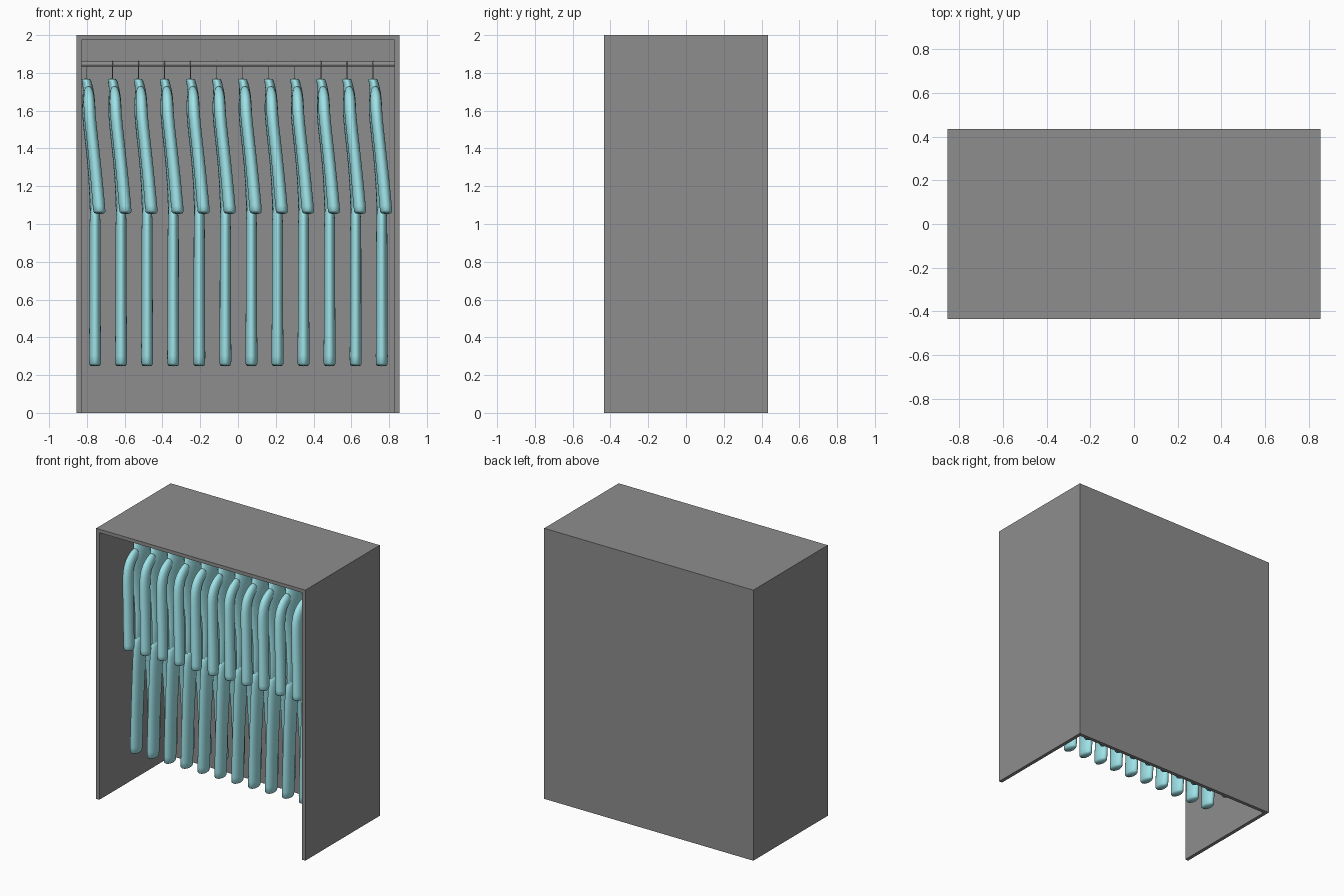
import bpy, bmesh, math
from mathutils import Vector

if "Cube" in bpy.data.objects:
    bpy.data.objects.remove(bpy.data.objects["Cube"])

W, D, H, T = 0.855, 0.435, 2.0, 0.026


def material(name, color):
    m = bpy.data.materials.new(name)
    m.diffuse_color = color
    m.use_nodes = True
    m.node_tree.nodes["Principled BSDF"].inputs["Base Color"].default_value = m.diffuse_color
    return m


dark = material("dark_grey", (0.27, 0.27, 0.27, 1))
teal = material("teal_fabric", (0.34, 0.76, 0.80, 1))


def link(name, bm, mat):
    bmesh.ops.recalc_face_normals(bm, faces=bm.faces)
    me = bpy.data.meshes.new(name)
    bm.to_mesh(me)
    bm.free()
    me.materials.append(mat)
    ob = bpy.data.objects.new(name, me)
    bpy.context.collection.objects.link(ob)
    return ob


def box(name, lo, hi):
    bm = bmesh.new()
    bmesh.ops.create_cube(bm, size=1)
    for v in bm.verts:
        v.co = [a + (b - a) * (c + 0.5) for a, b, c in zip(lo, hi, v.co)]
    return link(name, bm, dark)


def tube(bm, stations, side=1, n=12):
    """Loft ovals through (x, y, z, half thickness in x, half width across)."""
    pts = [Vector((s[0], s[1] * side, s[2])) for s in stations]
    rings = []
    for i, s in enumerate(stations):
        t = pts[min(i + 1, len(pts) - 1)] - pts[max(i - 1, 0)]
        t.x = 0
        t.normalize()
        across = Vector((0, -t.z, t.y))
        ring = []
        for k in range(n):
            a = math.tau * k / n
            ring.append(bm.verts.new(pts[i] + Vector((s[3] * math.cos(a), 0, 0))
                                     + across * s[4] * math.sin(a)))
        rings.append(ring)
    for a, b in zip(rings, rings[1:]):
        for k in range(n):
            bm.faces.new((a[k], a[(k + 1) % n], b[(k + 1) % n], b[k]))
    bm.faces.new(rings[0])
    bm.faces.new(rings[-1])


# Cabinet: open at the front and underneath
box("left_panel", (-W, -D, 0), (-W + T, D, H - T))
box("right_panel", (W - T, -D, 0), (W, D, H - T))
box("top_panel", (-W, -D, H - T), (W, D, H))
box("back_panel", (-W + T, D - T, 0), (W - T, D, H - T))

# Hanging rail
bm = bmesh.new()
bmesh.ops.create_cone(bm, cap_ends=True, segments=24, radius1=0.013,
                      radius2=0.013, depth=2 * (W - T))
rail = link("hanging_rail", bm, dark)
rail.rotation_euler.y = math.pi / 2
rail.location.z = 1.847
for p in rail.data.polygons:
    p.use_smooth = len(p.vertices) == 4

# Suit: torso, two sleeves and two legs in one shared mesh
torso = [(-0.049, 0, 1.770, 0.024, 0.062), (-0.046, 0, 1.762, 0.026, 0.066),
         (-0.036, 0, 1.720, 0.028, 0.080), (-0.033, 0, 1.67, 0.034, 0.115),
         (-0.034, 0, 1.60, 0.038, 0.122), (-0.025, 0, 1.48, 0.035, 0.112),
         (-0.010, 0, 1.32, 0.031, 0.106), (-0.002, 0, 1.18, 0.030, 0.118),
         (0, 0, 1.06, 0.029, 0.125), (0, 0, 0.98, 0.024, 0.095),
         (0, 0, 0.94, 0.018, 0.06)]
sleeve = [(-0.036, -0.04, 1.705, 0.024, 0.040), (-0.033, -0.09, 1.685, 0.028, 0.044),
          (-0.031, -0.135, 1.655, 0.031, 0.047), (-0.029, -0.162, 1.60, 0.032, 0.049),
          (-0.022, -0.174, 1.52, 0.032, 0.049), (-0.008, -0.190, 1.40, 0.032, 0.048),
          (0.010, -0.210, 1.22, 0.033, 0.047), (0.023, -0.226, 1.07, 0.034, 0.048),
          (0.024, -0.228, 1.054, 0.034, 0.047)]
leg = [(0, -0.060, 1.12, 0.025, 0.055), (0, -0.066, 1.02, 0.030, 0.068),
       (0, -0.072, 0.92, 0.031, 0.070), (0, -0.088, 0.70, 0.031, 0.065),
       (0, -0.100, 0.50, 0.031, 0.062), (0, -0.108, 0.265, 0.034, 0.061),
       (0, -0.109, 0.246, 0.033, 0.060)]
bm = bmesh.new()
tube(bm, torso)
for side in (1, -1):
    tube(bm, sleeve, side)
    tube(bm, leg, side)
suit = link("hanging_suit", bm, teal)
for p in suit.data.polygons:
    p.use_smooth = True
suit.modifiers.new("soften", "SUBSURF").levels = 1
suit.modifiers[0].render_levels = 1

# Hanger hook: thin wire looped over the rail, stem into the collar
cu = bpy.data.curves.new("hanger_hook", "CURVE")
cu.dimensions = "3D"
cu.bevel_depth = 0.002
cu.bevel_resolution = 1
cu.materials.append(dark)
path = [(0, 0.016 * math.cos(a), 1.847 + 0.016 * math.sin(a))
        for a in [math.radians(200 - 29 * k) for k in range(11)]]
path += [(0, 0, 1.815), (0, 0, 1.75)]
sp = cu.splines.new("POLY")
sp.points.add(len(path) - 1)
for p, c in zip(sp.points, path):
    p.co = (*c, 1)

# Row of twelve suits on their hooks
for i in range(12):
    x = -0.757 + 0.138 * i
    ob = suit
    if i:
        ob = suit.copy()
        bpy.context.collection.objects.link(ob)
    ob.location.x = x
    hook = bpy.data.objects.new("hanger_hook", cu)
    hook.location.x = x - 0.046
    bpy.context.collection.objects.link(hook)
